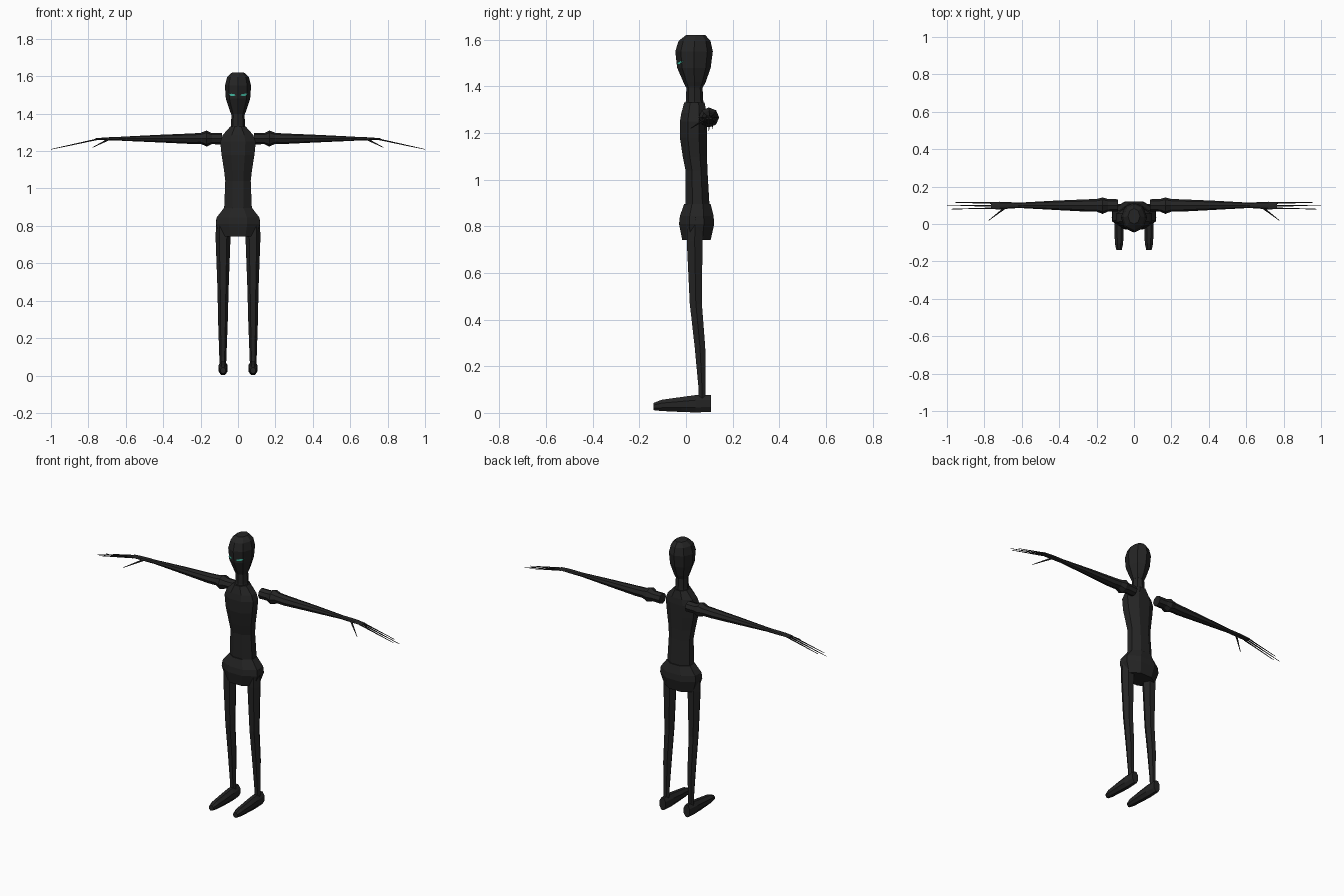
import bpy, bmesh, math
from mathutils import Vector
from mathutils.bvhtree import BVHTree


def material(name, rgb):
    m = bpy.data.materials.new(name)
    m.diffuse_color = (*rgb, 1)
    return m


BLACK = material("charcoal", (0.018, 0.018, 0.018))
TEAL = material("teal", (0.06, 0.52, 0.38))


def finish(name, bm, mat, mirror):
    bmesh.ops.recalc_face_normals(bm, faces=bm.faces)
    me = bpy.data.meshes.new(name)
    bm.to_mesh(me)
    bm.free()
    me.materials.append(mat)
    ob = bpy.data.objects.new(name, me)
    bpy.context.collection.objects.link(ob)
    if mirror:
        ob.modifiers.new("mirror", "MIRROR").use_mirror_merge = False
    return ob


def loft(name, axis, rings, n=8, half=False, mirror=False):
    """Rings along an axis: (position, min_a, max_a, min_b, max_b) over the other two axes."""
    bm = bmesh.new()
    loops = []
    off = math.pi / n if half else 0
    grow = 1 / math.cos(off)
    for p, a0, a1, b0, b1 in rings:
        loop = []
        for i in range(n):
            t = 2 * math.pi * i / n + off
            a = (a0 + a1) / 2 + (a1 - a0) / 2 * grow * math.cos(t)
            b = (b0 + b1) / 2 + (b1 - b0) / 2 * grow * math.sin(t)
            co = {"x": (p, a, b), "y": (a, p, b), "z": (a, b, p)}[axis]
            loop.append(bm.verts.new(co))
        loops.append(loop)
    for u, v in zip(loops, loops[1:]):
        for i in range(n):
            j = (i + 1) % n
            bm.faces.new((u[i], u[j], v[j], v[i]))
    bm.faces.new(loops[0])
    bm.faces.new(loops[-1])
    return finish(name, bm, BLACK, mirror)


# Head and neck
head = loft("head", "z", [
    (1.395, -.036, .036, .000, .072), (1.42, -.045, .045, -.012, .085),
    (1.48, -.065, .065, -.038, .106), (1.55, -.070, .070, -.046, .115),
    (1.595, -.058, .058, -.032, .105), (1.62, -.032, .032, .000, .083)])
loft("neck", "z", [(1.30, -.042, .042, -.008, .082), (1.34, -.037, .037, .000, .074),
                   (1.41, -.035, .035, .002, .070)])

# Torso and pelvis
loft("torso", "z", [
    (.87, -.075, .075, -.002, .102), (1.04, -.068, .068, -.002, .092),
    (1.10, -.075, .075, -.014, .090), (1.18, -.088, .088, -.026, .090),
    (1.25, -.095, .095, -.026, .090), (1.285, -.082, .082, -.020, .088),
    (1.33, -.042, .042, -.008, .080)], half=True)
loft("pelvis", "z", [
    (.742, -.095, .095, -.016, .106), (.81, -.118, .118, -.030, .121),
    (.845, -.114, .114, -.026, .118), (.895, -.076, .076, -.008, .106)], half=True)

# Legs and feet
loft("leg", "z", [
    (.045, .064, .098, .052, .086), (.10, .062, .100, .052, .086),
    (.28, .055, .106, .034, .086), (.47, .050, .110, .012, .072),
    (.74, .040, .120, -.002, .076), (.84, .042, .116, .000, .080)],
    n=6, mirror=True)
loft("foot", "y", [
    (-.140, .066, .094, .012, .042), (-.105, .058, .102, .008, .056),
    (-.02, .055, .105, .004, .068), (.04, .055, .105, .002, .076),
    (.108, .060, .100, .004, .076)], half=True, mirror=True)

# Arm with shoulder joint, tapering into the hand
loft("arm", "x", [
    (.085, .068, .132, 1.235, 1.297), (.14, .066, .134, 1.237, 1.296),
    (.168, .054, .142, 1.224, 1.310), (.20, .066, .134, 1.239, 1.297),
    (.25, .066, .132, 1.238, 1.294), (.42, .075, .125, 1.246, 1.287),
    (.62, .086, .114, 1.255, 1.277)], mirror=True)
loft("hand", "x", [
    (.61, .086, .114, 1.255, 1.277), (.67, .082, .117, 1.256, 1.275),
    (.72, .078, .119, 1.258, 1.272), (.765, .080, .117, 1.258, 1.268)], mirror=True)


# Thin pointed fingers
def finger(name, start, end, r=.0045):
    a, b = Vector(start), Vector(end)
    d = b - a
    bm = bmesh.new()
    bmesh.ops.create_cone(bm, cap_ends=True, segments=5, radius1=r,
                          radius2=.0015, depth=d.length)
    rot = d.to_track_quat("Z", "Y")
    for v in bm.verts:
        v.co = rot @ v.co + (a + b) / 2
    finish(name, bm, BLACK, True)


finger("outer_finger", (.75, .084, 1.263), (.975, .080, 1.215))
finger("middle_finger", (.75, .098, 1.263), (1.0, .098, 1.209))
finger("inner_finger", (.75, .112, 1.263), (.955, .115, 1.218))
finger("thumb", (.69, .086, 1.263), (.776, .020, 1.220), .006)

# Leaf-shaped eye plates laid on the face
tree = BVHTree.FromPolygons([v.co for v in head.data.vertices],
                            [p.vertices for p in head.data.polygons])
bm = bmesh.new()
outline = [(.012, 1.498), (.024, 1.493), (.038, 1.494), (.045, 1.500),
           (.053, 1.509), (.040, 1.508), (.030, 1.505), (.020, 1.504)]
verts = []
for x, z in outline:
    hit = tree.ray_cast(Vector((x, -1, z)), Vector((0, 1, 0)))[0]
    verts.append(bm.verts.new(hit + Vector((0, -.004, 0))))
bm.faces.new(verts)
eye = finish("eye", bm, TEAL, True)
# Face the plate outward
if eye.data.polygons[0].normal.y > 0:
    eye.data.flip_normals()
